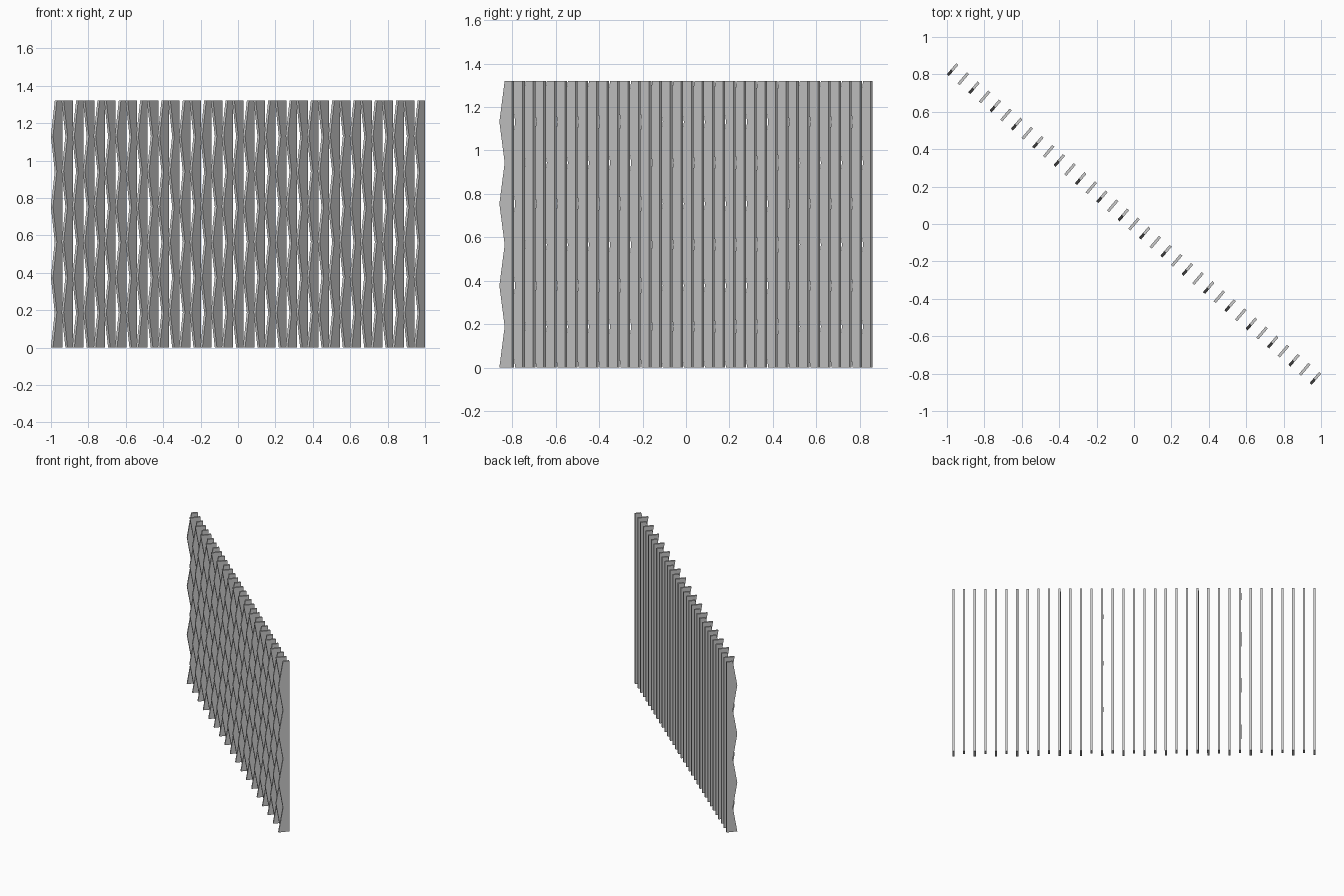
import bpy, math
from mathutils import Vector

if "Cube" in bpy.data.objects:
    bpy.data.objects.remove(bpy.data.objects["Cube"])

COUNT = 35
LENGTH = 2.547            # distance between first and last fin
ANGLE = math.radians(-40.4)
HEIGHT = 1.32
THICK = 0.015
DEEP, SHALLOW = 0.077, 0.045
HALF_WAVES = 7

row = Vector((math.cos(ANGLE), math.sin(ANGLE), 0))
back = Vector((-row.y, row.x, 0))


def fin_mesh(name, phase):
    # straight back edge, zigzag front edge, built as a ladder of cross-sections
    verts, faces = [], []
    n = HALF_WAVES + 1
    for i in range(n):
        z = HEIGHT * i / HALF_WAVES
        depth = DEEP if (i + phase) % 2 == 0 else SHALLOW
        rear, front = DEEP / 2, DEEP / 2 - depth
        for a, b in ((-1, front), (1, front), (1, rear), (-1, rear)):
            p = row * (a * THICK / 2) + back * b
            verts.append((p.x, p.y, z))
    for i in range(n - 1):
        for k in range(4):
            j = (k + 1) % 4
            faces.append((4 * i + k, 4 * i + j, 4 * i + 4 + j, 4 * i + 4 + k))
    faces.append((3, 2, 1, 0))
    t = 4 * (n - 1)
    faces.append((t, t + 1, t + 2, t + 3))
    mesh = bpy.data.meshes.new(name)
    mesh.from_pydata(verts, [], faces)
    return mesh


# two opposite-phase fins alternate along the diagonal row
meshes = [fin_mesh("wave_fin_a", 0), fin_mesh("wave_fin_b", 1)]
for i in range(COUNT):
    fin = bpy.data.objects.new(f"screen_fin_{i + 1:02d}", meshes[i % 2])
    fin.location = row * (LENGTH * (i / (COUNT - 1) - 0.5))
    bpy.context.collection.objects.link(fin)
